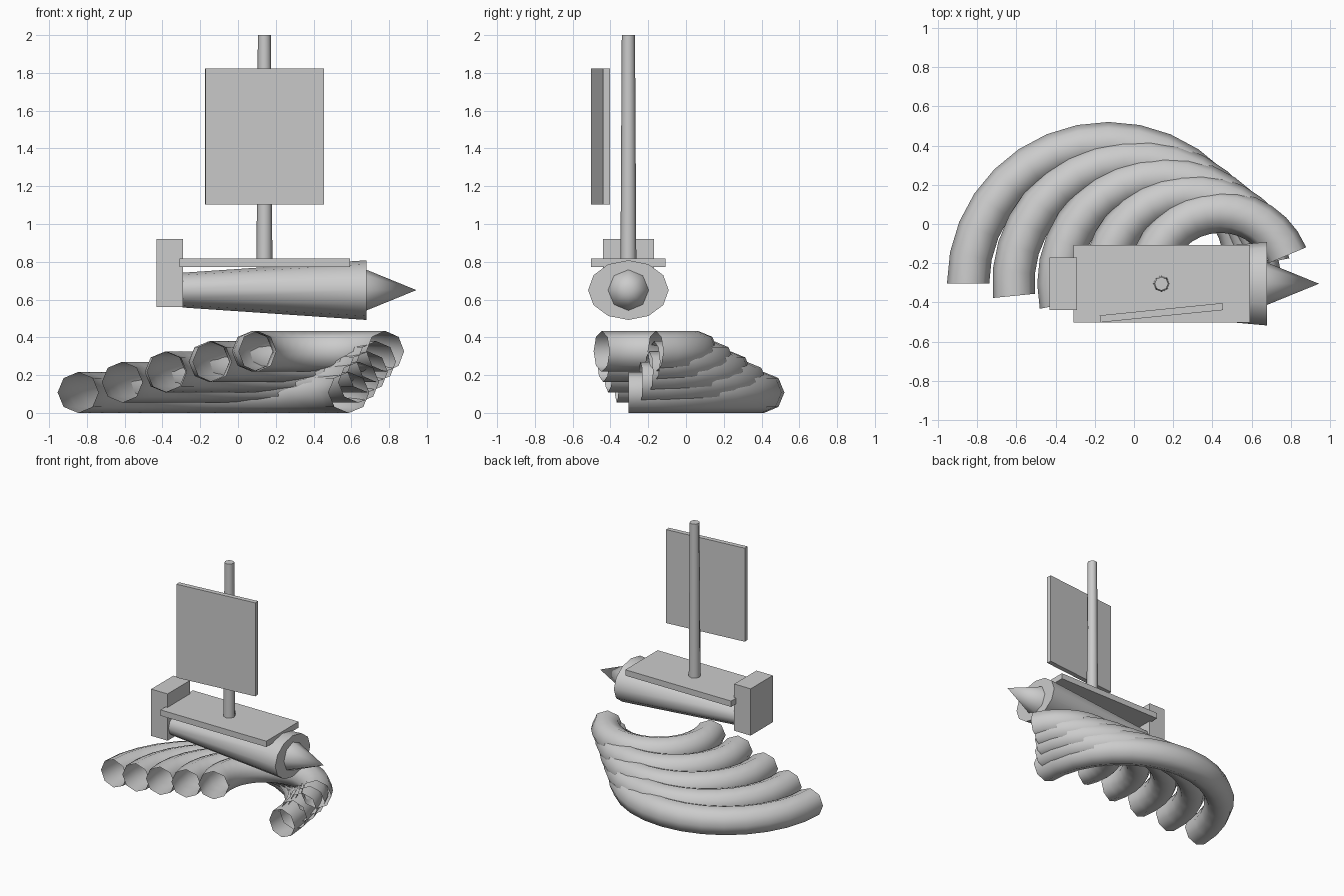
import bpy, bmesh, math

if "Cube" in bpy.data.objects:
    bpy.data.objects.remove(bpy.data.objects["Cube"])

CY = -0.305  # boat and wave centre line


def finish(name, bm, smooth=False):
    bmesh.ops.recalc_face_normals(bm, faces=bm.faces)
    mesh = bpy.data.meshes.new(name)
    bm.to_mesh(mesh)
    bm.free()
    ob = bpy.data.objects.new(name, mesh)
    bpy.context.collection.objects.link(ob)
    if smooth:
        bpy.ops.object.select_all(action='DESELECT')
        ob.select_set(True)
        bpy.context.view_layer.objects.active = ob
        bpy.ops.object.shade_smooth_by_angle(angle=math.radians(55))
    return ob


def box(name, loc, size, turn=0.0):
    bm = bmesh.new()
    bmesh.ops.create_cube(bm, size=1)
    bmesh.ops.scale(bm, vec=size, verts=bm.verts)
    ob = finish(name, bm)
    ob.location = loc
    ob.rotation_euler.z = turn
    return ob


def cone(name, loc, r1, r2, depth, sides, along_x=False, width=1.0):
    bm = bmesh.new()
    bmesh.ops.create_cone(bm, cap_ends=True, segments=sides,
                          radius1=r1, radius2=r2, depth=depth)
    bmesh.ops.scale(bm, vec=(1, width, 1), verts=bm.verts)
    ob = finish(name, bm, True)
    ob.location = loc
    if along_x:
        ob.rotation_euler.y = math.pi / 2
    return ob


def half_ring(name, loc, major, minor, turn, steps=16, sides=8):
    # open-ended half torus
    bm = bmesh.new()
    rings = []
    for i in range(steps + 1):
        a = math.pi * i / steps
        ring = []
        for j in range(sides):
            b = 2 * math.pi * j / sides
            r = major + minor * math.cos(b)
            ring.append(bm.verts.new((r * math.cos(a), r * math.sin(a), minor * math.sin(b))))
        rings.append(ring)
    for p, q in zip(rings, rings[1:]):
        for j in range(sides):
            k = (j + 1) % sides
            bm.faces.new((p[j], q[j], q[k], p[k]))
    ob = finish(name, bm, True)
    ob.location = loc
    ob.rotation_euler.z = turn
    return ob


# Wave: five stacked half rings, shrinking, climbing and turning
for i in range(5):
    half_ring(f"wave_ring_{i + 1}", (-0.13 + 0.143 * i, CY + 0.001, 0.108 + 0.0545 * i),
              0.717 - 0.0875 * i, 0.108, 0.1 * i)

# Hull, bow and stern
cone("hull", (0.193, CY, 0.65), 0.092, 0.158, 0.974, 12, True, 1.35)
cone("bow", (0.812, CY, 0.65), 0.108, 0.0, 0.265, 8, True)
box("stern", (-0.362, CY, 0.741), (0.14, 0.27, 0.36))

# Deck, mast and sail
box("deck", (0.142, CY, 0.795), (0.902, 0.394, 0.045))
cone("mast", (0.14, CY, 1.4), 0.042, 0.035, 1.2, 8)
box("sail", (0.14, -0.453, 1.462), (0.63, 0.036, 0.72), 0.1)
